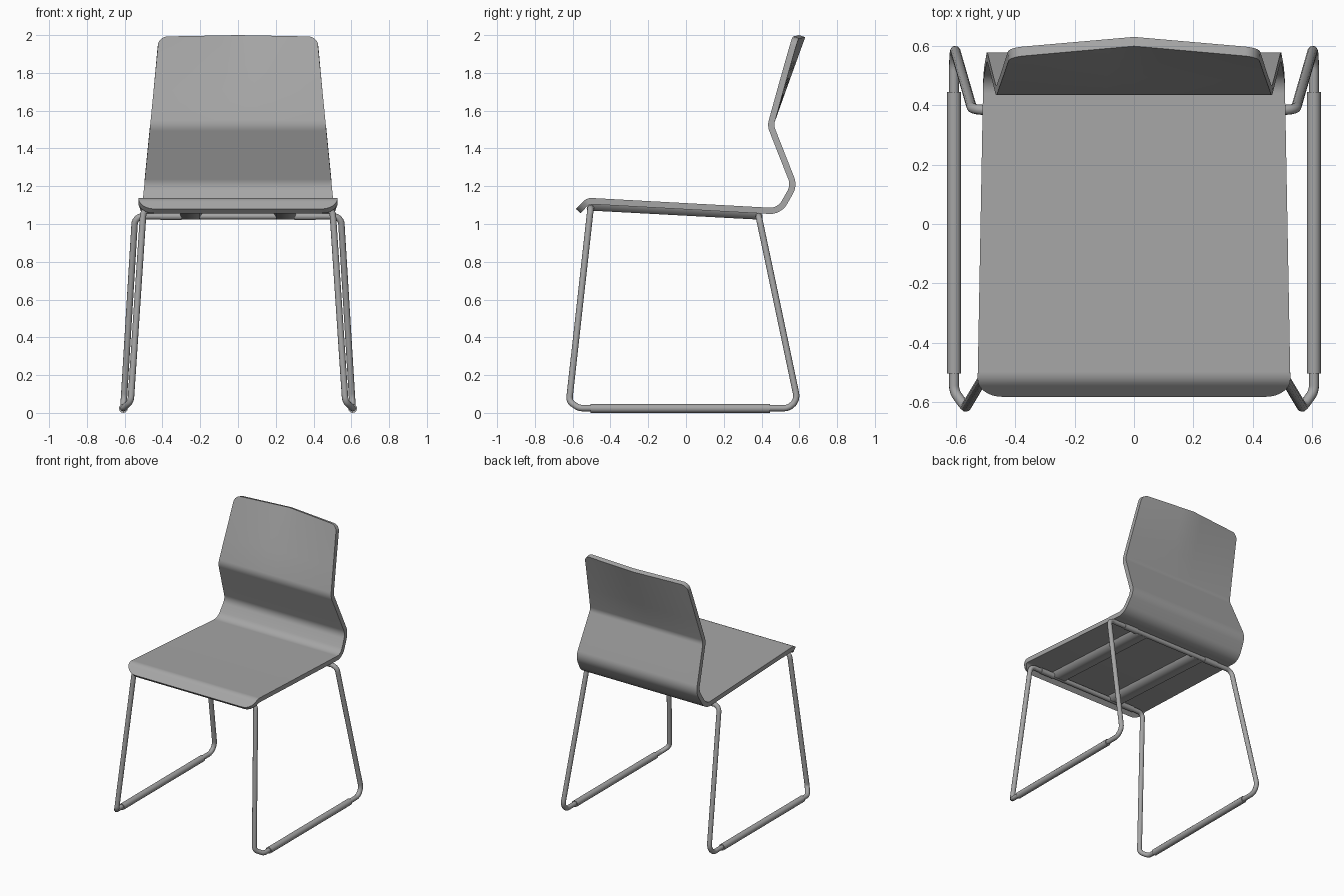
import bpy, math
from mathutils import Vector

if "Cube" in bpy.data.objects:
    bpy.data.objects.remove(bpy.data.objects["Cube"])

GREY = bpy.data.materials.new("dark_grey")
GREY.diffuse_color = (0.38, 0.38, 0.38, 1)
GREY.use_nodes = True
GREY.node_tree.nodes["Principled BSDF"].inputs["Base Color"].default_value = GREY.diffuse_color


def fillet(pts, radii, n=6, cyclic=False):
    """Round the corners of a polyline with arcs of the given radii."""
    out, m = [], len(pts)
    for i, (p, r) in enumerate(zip(pts, radii)):
        p = Vector(p)
        if r == 0 or (not cyclic and i in (0, m - 1)):
            out.append(p)
            continue
        a = (Vector(pts[i - 1]) - p).normalized()
        b = (Vector(pts[(i + 1) % m]) - p).normalized()
        half = a.angle(b) / 2
        centre = p + (a + b).normalized() * (r / math.sin(half))
        t = r / math.tan(half)
        va, vb = p + a * t - centre, p + b * t - centre
        for k in range(n + 1):
            d = va.lerp(vb, k / n).normalized() * r
            out.append(centre + d)
    return out


def finish(ob, angle=40):
    """Apply modifiers or curve bevels, then shade and colour the object."""
    bpy.ops.object.select_all(action='DESELECT')
    ob.select_set(True)
    bpy.context.view_layer.objects.active = ob
    bpy.ops.object.convert(target='MESH')
    bpy.ops.object.shade_smooth_by_angle(angle=math.radians(angle))
    ob.data.materials.clear()
    ob.data.materials.append(GREY)


def mesh_object(name, verts, faces, thickness=0, angle=30):
    me = bpy.data.meshes.new(name)
    me.from_pydata([tuple(v) for v in verts], [], faces)
    ob = bpy.data.objects.new(name, me)
    bpy.context.collection.objects.link(ob)
    if thickness:
        s = ob.modifiers.new("thickness", 'SOLIDIFY')
        s.thickness, s.offset, s.use_even_offset = thickness, -1, True
    finish(ob, angle)


def tube(name, pts, radius, cyclic=False):
    cu = bpy.data.curves.new(name, 'CURVE')
    cu.dimensions = '3D'
    cu.bevel_depth, cu.bevel_resolution = radius, 4
    cu.use_fill_caps = not cyclic
    sp = cu.splines.new('POLY')
    sp.points.add(len(pts) - 1)
    for q, p in zip(sp.points, pts):
        q.co = (*p, 1)
    sp.use_cyclic_u = cyclic
    ob = bpy.data.objects.new(name, cu)
    bpy.context.collection.objects.link(ob)
    finish(ob)


# Seat shell: side profile (y, z) swept across a tapering, round-cornered width
THICK = 0.033
corners = [(-0.583, 1.08), (-0.525, 1.139), (0.485, 1.084), (0.554, 1.205), (0.43, 1.52), (0.563, 2.0)]
prof = fillet([(0, y, z) for y, z in corners], [0, 0.06, 0.07, 0.07, 0.09, 0])
dist = [0]
for a, b in zip(prof, prof[1:]):
    dist.append(dist[-1] + (b - a).length)
L = dist[-1]


def at(s):
    for i in range(len(prof) - 1):
        if s <= dist[i + 1]:
            return prof[i].lerp(prof[i + 1], (s - dist[i]) / (dist[i + 1] - dist[i]))
    return prof[-1].copy()


R0, R1, BEND = 0.085, 0.045, 1.08
ends = [1 - math.cos(math.pi / 2 * k / 8) for k in range(1, 9)]
stations = sorted({round(s, 4) for s in dist + [R0 * e for e in ends] + [L - R1 * e for e in ends]
                   + [L - 0.1 * k for k in range(1, 4)]})


def half_width(s):
    w = 0.529 - 0.02 * s / BEND if s < BEND else 0.509 - 0.09 * (s - BEND) / (L - BEND)
    for d, r in ((s, R0), (L - s, R1)):
        if d < r:
            w -= r - math.sqrt(max(0, r * r - (r - d) ** 2))
    return w


COLS = 10
verts, faces = [], []
for s in stations:
    p, w = at(s), half_width(s)
    fold = max(0, (p.z - 1.56) / 0.44) if s > BEND else 0
    for c in range(COLS + 1):
        x = w * (2 * c / COLS - 1)
        side_out = abs(x) / 0.417
        verts.append((x, p.y + 0.037 * fold * (1 - side_out), p.z - 0.008 * fold * side_out))
for i in range(len(stations) - 1):
    for c in range(COLS):
        a = i * (COLS + 1) + c
        faces.append((a, a + 1, a + COLS + 2, a + COLS + 1))
mesh_object("seat_shell", verts, faces, THICK)

# Sled frame: one closed bent tube
side = [(0.50, -0.505, 1.083), (0.568, -0.619, 0.06), (0.607, -0.565, 0.025),
        (0.607, 0.599, 0.025), (0.545, 0.385, 1.041)]
rad = [0.04, 0.04, 0.05, 0.065, 0.045]
loop = side + [(-x, y, z) for x, y, z in reversed(side)]
tube("sled_frame", fillet(loop, rad + rad[::-1], cyclic=True), 0.017, True)

for sx, label in ((-1, "left"), (1, "right")):
    # Floor sleeves and cross-tube sleeves
    tube(label + "_floor_sleeve", [(sx * 0.607, -0.505, 0.0235), (sx * 0.607, 0.445, 0.0235)], 0.0235)
    tube(label + "_rear_sleeve", [(sx * 0.30, 0.385, 1.041), (sx * 0.41, 0.385, 1.041)], 0.021)
    tube(label + "_front_sleeve", [(sx * 0.30, -0.505, 1.083), (sx * 0.41, -0.505, 1.083)], 0.021)
    # Under-seat rail: closed bar with slanted sides
    v = []
    for y in (-0.505, 0.385):
        z = 1.137 - (y + 0.525) * 0.0535 - THICK
        v += [(sx * 0.25 + dx, y, z + dz) for dx, dz in
              ((-0.06, 0.002), (-0.045, -0.032), (0.045, -0.032), (0.06, 0.002))]
    quads = [(k, (k + 1) % 4, (k + 1) % 4 + 4, k + 4) for k in range(4)]
    mesh_object(label + "_seat_rail", v, quads + [(3, 2, 1, 0), (4, 5, 6, 7)], angle=80)
